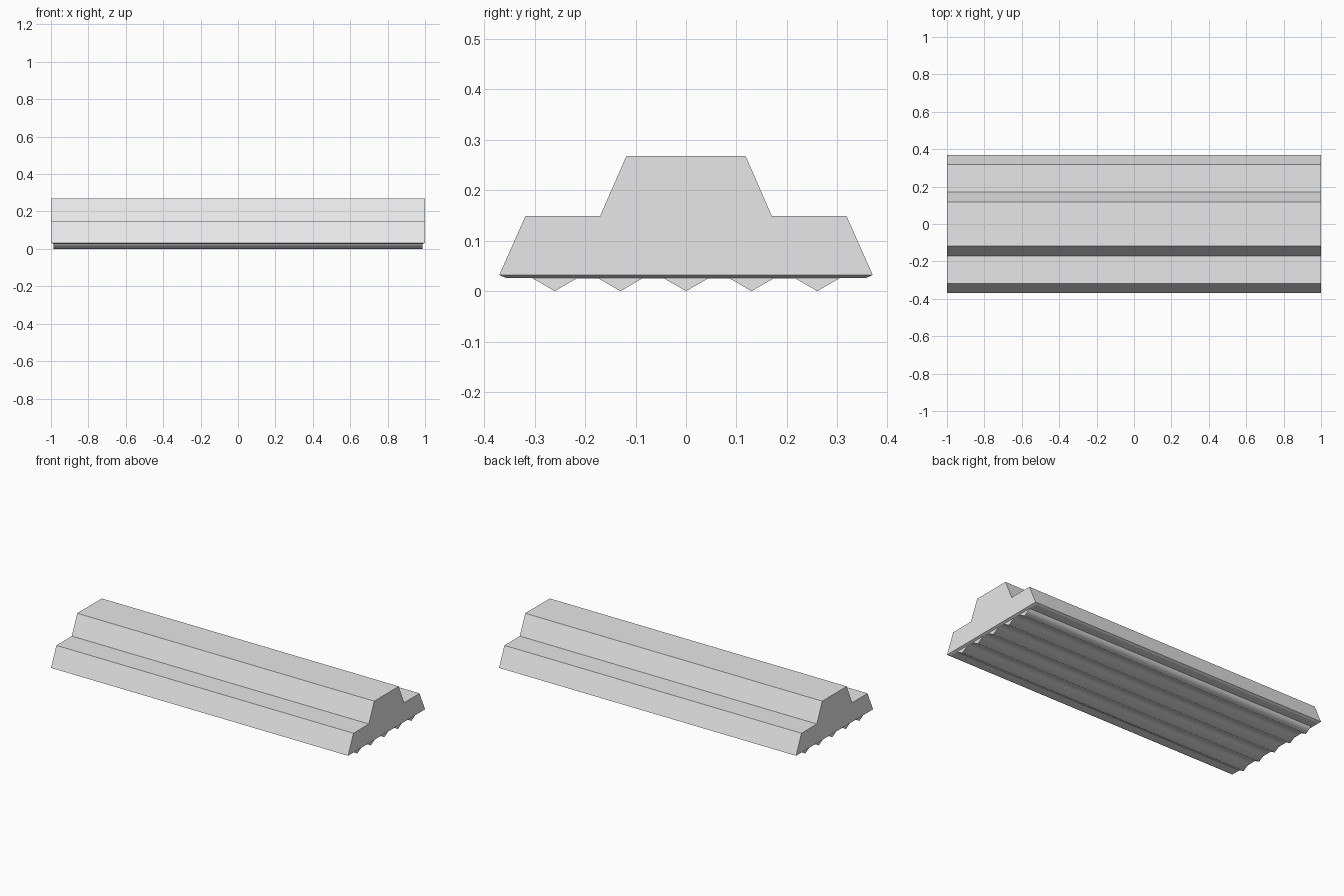
import bpy
import bmesh
import math

if "Cube" in bpy.data.objects:
    bpy.data.objects.remove(bpy.data.objects["Cube"], do_unlink=True)

grey = bpy.data.materials.new("light grey")
grey.use_nodes = True
grey.diffuse_color = (0.8, 0.8, 0.8, 1)
grey.node_tree.nodes["Principled BSDF"].inputs["Base Color"].default_value = (0.8, 0.8, 0.8, 1)


def finish(name, bm):
    bmesh.ops.recalc_face_normals(bm, faces=bm.faces)
    mesh = bpy.data.meshes.new(name)
    bm.to_mesh(mesh)
    bm.free()
    mesh.materials.append(grey)
    obj = bpy.data.objects.new(name, mesh)
    bpy.context.collection.objects.link(obj)
    return obj


def extrude_along_x(name, profile, half_length):
    """Sweep a closed (y, z) profile from -half_length to +half_length."""
    bm = bmesh.new()
    face = bm.faces.new([bm.verts.new((-half_length, y, z)) for y, z in profile])
    swept = bmesh.ops.extrude_face_region(bm, geom=[face], use_keep_orig=True)
    new_verts = [v for v in swept["geom"] if isinstance(v, bmesh.types.BMVert)]
    bmesh.ops.translate(bm, verts=new_verts, vec=(2 * half_length, 0, 0))
    return finish(name, bm)


# Stepped body: half profile mirrored in y
half = [(0.37, 0.032), (0.318, 0.149), (0.17, 0.149), (0.118, 0.268)]
body = extrude_along_x("stepped_body", half + [(-y, z) for y, z in reversed(half)], 1.0)

# Thin bottom plate, tapering inward all round
bm = bmesh.new()
bmesh.ops.create_cube(bm, size=1)
for v in bm.verts:
    top = v.co.z > 0
    inset = 0 if top else 0.014
    v.co = (math.copysign(1 - inset, v.co.x),
            math.copysign(0.37 - inset, v.co.y),
            0.032 if top else 0.026)
finish("bottom_plate", bm)

# Ribbed underside: five triangular ridges in one smooth sheet
pitch, half_width, root = 0.13, 0.044, 0.0255
ribs = []
for i in range(-2, 3):
    y = i * pitch
    ribs += [(y - half_width, root), (y, 0.0), (y + half_width, root)]
lid = [(ribs[-1][0], 0.03), (ribs[0][0], 0.03)]
underside = extrude_along_x("ribbed_underside", ribs + lid, 0.986)
bpy.ops.object.select_all(action='DESELECT')
underside.select_set(True)
bpy.context.view_layer.objects.active = underside
bpy.ops.object.shade_smooth_by_angle(angle=math.radians(80))
